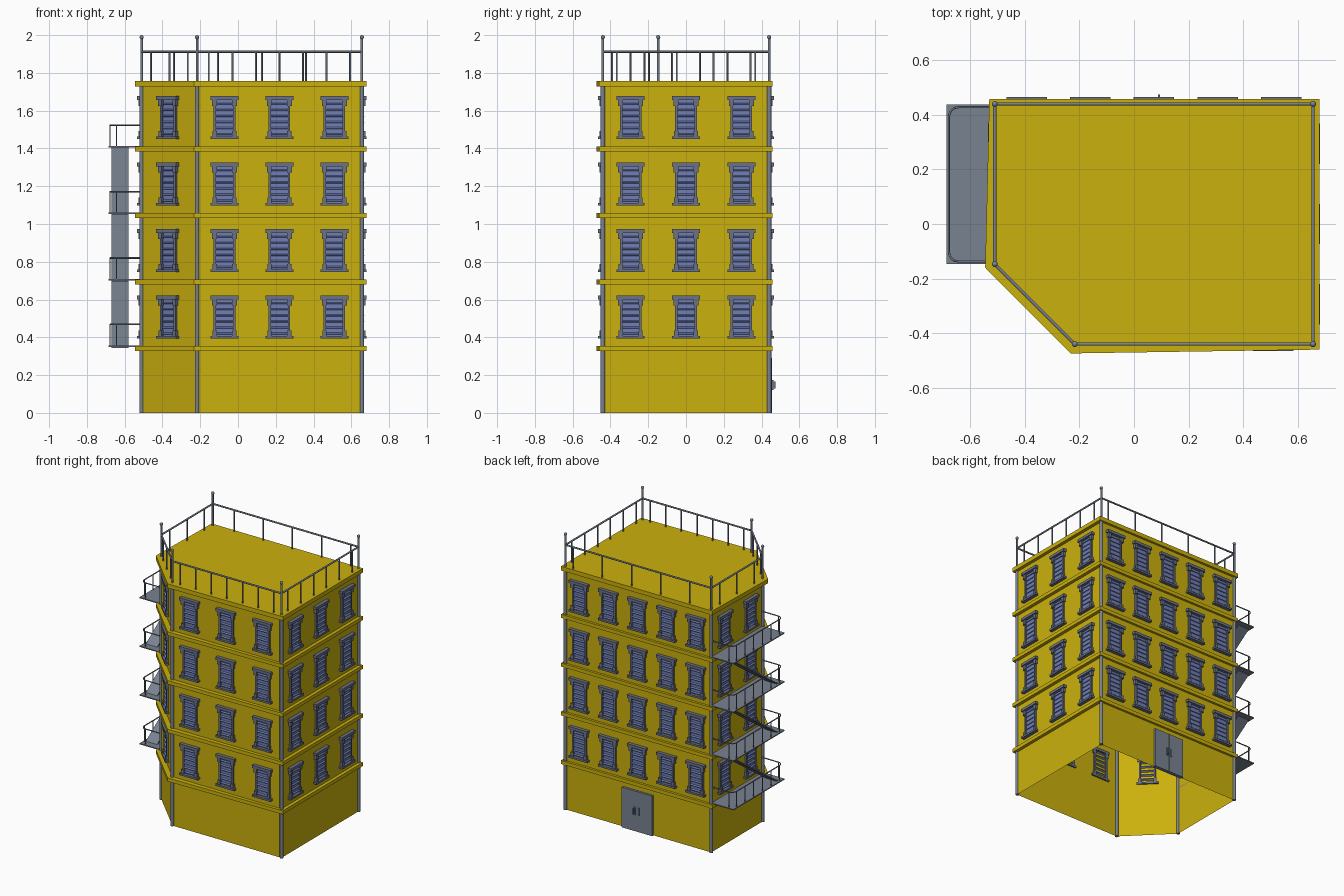
import bpy, bmesh, math
from mathutils import Vector, Matrix

cube = bpy.data.objects.get("Cube")
if cube:
    bpy.data.objects.remove(cube, do_unlink=True)


def material(name, rgb):
    m = bpy.data.materials.new(name)
    m.use_nodes = True
    m.diffuse_color = (*rgb, 1)
    m.node_tree.nodes["Principled BSDF"].inputs["Base Color"].default_value = (*rgb, 1)
    return m


YELLOW = material("yellow_plaster", (0.6, 0.44, 0.004))
GREY = material("blue_grey_metal", (0.19, 0.225, 0.28))
FRAME = material("dark_window_frame", (0.145, 0.17, 0.24))
BLUE = material("blue_shutter", (0.165, 0.215, 0.46))

# Footprint corners, and the slightly uneven outline of the floor bands
WALL = [(-0.51, 0.44), (-0.51, -0.147), (-0.217, -0.44), (0.656, -0.44), (0.656, 0.44)]
BAND = [(-0.53, 0.457), (-0.545, -0.16), (-0.232, -0.474), (0.68, -0.46), (0.68, 0.457)]
FLOORS = [0.354 + 0.352 * i for i in range(4)]
ROOF = 1.757


def finish(name, bm, *mats):
    me = bpy.data.meshes.new(name)
    bm.to_mesh(me)
    bm.free()
    for m in mats:
        me.materials.append(m)
    return place(name, me)


def place(name, me):
    ob = bpy.data.objects.new(name, me)
    bpy.context.collection.objects.link(ob)
    return ob


def box(bm, lo, hi, mat=0, tilt=0.0):
    lo, hi = Vector(lo), Vector(hi)
    m = (Matrix.Translation((lo + hi) / 2) @ Matrix.Rotation(tilt, 4, "X")
         @ Matrix.Diagonal((*(hi - lo), 1)))
    verts = bmesh.ops.create_cube(bm, size=1, matrix=m)["verts"]
    for f in {f for v in verts for f in v.link_faces}:
        f.material_index = mat


def rod(bm, a, b, r, sides=10):
    a, b = Vector(a), Vector(b)
    turn = (b - a).to_track_quat("Z", "Y").to_matrix().to_4x4()
    verts = bmesh.ops.create_cone(
        bm, cap_ends=True, segments=sides, radius1=r, radius2=r, depth=(b - a).length,
        matrix=Matrix.Translation((a + b) / 2) @ turn)["verts"]
    for f in {f for v in verts for f in v.link_faces}:
        f.smooth = len(f.verts) == 4


def ring(bm, points, z):
    return [bm.verts.new((x, y, z)) for x, y in points]


def bridge(bm, low, high):
    n = len(low)
    for i in range(n):
        j = (i + 1) % n
        bm.faces.new((low[i], low[j], high[j], high[i]))


# Walls, open underneath
bm = bmesh.new()
low, high = ring(bm, WALL, 0), ring(bm, WALL, ROOF - 0.015)
bridge(bm, low, high)
finish("walls", bm, YELLOW)

# Bands around each storey and the roof slab
for i, z in enumerate(FLOORS):
    bm = bmesh.new()
    rings = [ring(bm, WALL, z - 0.026), ring(bm, BAND, z - 0.026),
             ring(bm, BAND, z), ring(bm, WALL, z)]
    for a, b in zip(rings, rings[1:]):
        bridge(bm, a, b)
    finish(f"floor_band_{i + 1}", bm, YELLOW)
bm = bmesh.new()
low, high = ring(bm, BAND, ROOF - 0.03), ring(bm, BAND, ROOF)
bridge(bm, low, high)
bm.faces.new(high)
bm.faces.new(low[::-1])
finish("roof_slab", bm, YELLOW)

# One window, outward along -y, its origin at the sill on the wall plane
bm = bmesh.new()
box(bm, (-0.074, -0.025, 0.207), (0.074, 0.01, 0.227))
box(bm, (-0.074, -0.025, 0), (0.074, 0.01, 0.014))
for s in (-1, 1):
    def upright(inner, outer, depth, z0, z1):
        x0, x1 = sorted((s * inner, s * outer))
        box(bm, (x0, -depth, z0), (x1, 0.01, z1))
    upright(0.044, 0.057, 0.012, 0.014, 0.207)
    upright(0.041, 0.066, 0.018, 0.175, 0.207)
    upright(0.041, 0.063, 0.018, 0.014, 0.042)
box(bm, (-0.045, -0.004, 0.014), (0.045, -0.001, 0.207), 1)
slats = 6
for i in range(slats):
    z = 0.014 + (i + 0.5) * 0.193 / slats
    box(bm, (-0.045, -0.014, z - 0.002), (0.045, 0.012, z + 0.002), 1, math.radians(35))
pattern = finish("window", bm, FRAME, BLUE)
window_mesh = pattern.data
bpy.data.objects.remove(pattern)

# Windows along each wall, one row per storey
edges = list(zip(WALL, WALL[1:] + WALL[:1]))
sides = ["left", "corner", "front", "right", "back"]
for (a, b), side, count in zip(edges, sides, [2, 1, 3, 3, 5]):
    a, b = Vector(a), Vector(b)
    angle = math.atan2(b.y - a.y, b.x - a.x)
    for storey, z in enumerate(FLOORS):
        for k in range(count):
            p = a.lerp(b, (k + 0.5) / count)
            ob = place(f"window_{side}_{storey + 1}_{k + 1}", window_mesh)
            ob.location = (p.x, p.y, z + 0.04)
            ob.rotation_euler.z = angle

# Corner posts, rising through the roof to round finials
bm = bmesh.new()
for x, y in WALL:
    rod(bm, (x, y, 0), (x, y, ROOF - 0.02), 0.012)
    rod(bm, (x, y, ROOF - 0.02), (x, y, 1.985), 0.007)
    knob = bmesh.ops.create_uvsphere(bm, u_segments=12, v_segments=8, radius=0.011,
                                     matrix=Matrix.Translation((x, y, 1.989)))
    for f in {f for v in knob["verts"] for f in v.link_faces}:
        f.smooth = True
finish("corner_posts", bm, GREY)

# Roof railing
bm = bmesh.new()
for (a, b), count in zip(edges, [3, 3, 7, 6, 5]):
    a, b = Vector((*a, ROOF)), Vector((*b, ROOF))
    up = Vector((0, 0, 0.155))
    rod(bm, a + up, b + up, 0.006)
    shift = 0.27 if count == 5 else 0.5
    for k in range(count):
        p = a.lerp(b, (k + shift) / count)
        rod(bm, p, p + up, 0.005, 8)
finish("roof_railing", bm, GREY)

# Balcony rail path with rounded outer corners
X0, Y0, Y1, R = -0.678, -0.137, 0.428, 0.035
path = [(-0.51, Y1)]
for cy, start in ((Y1 - R, 90), (Y0 + R, 180)):
    for k in range(5):
        t = math.radians(start + k * 22.5)
        path.append((X0 + R + R * math.cos(t), cy + R * math.sin(t)))
path.append((-0.51, Y0))

# Balconies with railings
for i, z in enumerate(FLOORS):
    bm = bmesh.new()
    box(bm, (-0.686, -0.146, z - 0.004), (-0.51, 0.437, z + 0.003))
    finish(f"balcony_floor_{i + 1}", bm, GREY)
    bm = bmesh.new()
    top = z + 0.114
    for a, b in zip(path, path[1:]):
        rod(bm, (*a, top), (*b, top), 0.004, 8)
    uprights = [(X0, Y0 + R + k * (Y1 - Y0 - 2 * R) / 5) for k in range(6)]
    uprights += [(X0 + R, Y0), (X0 + R, Y1)]
    for x, y in uprights:
        rod(bm, (x, y, z), (x, y, top), 0.0035, 8)
    finish(f"balcony_railing_{i + 1}", bm, GREY)

# Sloping flights between the balconies
for i, (z0, z1) in enumerate(zip(FLOORS, FLOORS[1:])):
    bm = bmesh.new()
    corners = [(-0.1, z0), (0.4, z1), (0.4, z1 - 0.01), (-0.1, z0 - 0.01)]
    a, b = [[bm.verts.new((x, y, z)) for y, z in corners] for x in (-0.58, -0.67)]
    bridge(bm, a, b)
    bm.faces.new(a[::-1])
    bm.faces.new(b)
    bmesh.ops.recalc_face_normals(bm, faces=bm.faces)
    finish(f"stair_flight_{i + 1}", bm, GREY)

# Double door at the back with a pull handle
for side, x0, x1 in (("left", 0.0745, 0.195), ("right", -0.049, 0.0715)):
    bm = bmesh.new()
    box(bm, (x0, 0.43, 0), (x1, 0.456, 0.29))
    finish(f"door_leaf_{side}", bm, GREY)
bm = bmesh.new()
box(bm, (0.084, 0.456, 0.12), (0.098, 0.462, 0.175))
box(bm, (0.052, 0.456, 0.12), (0.064, 0.461, 0.175))
box(bm, (0.087, 0.462, 0.128), (0.095, 0.475, 0.167))
finish("door_handles", bm, FRAME)
